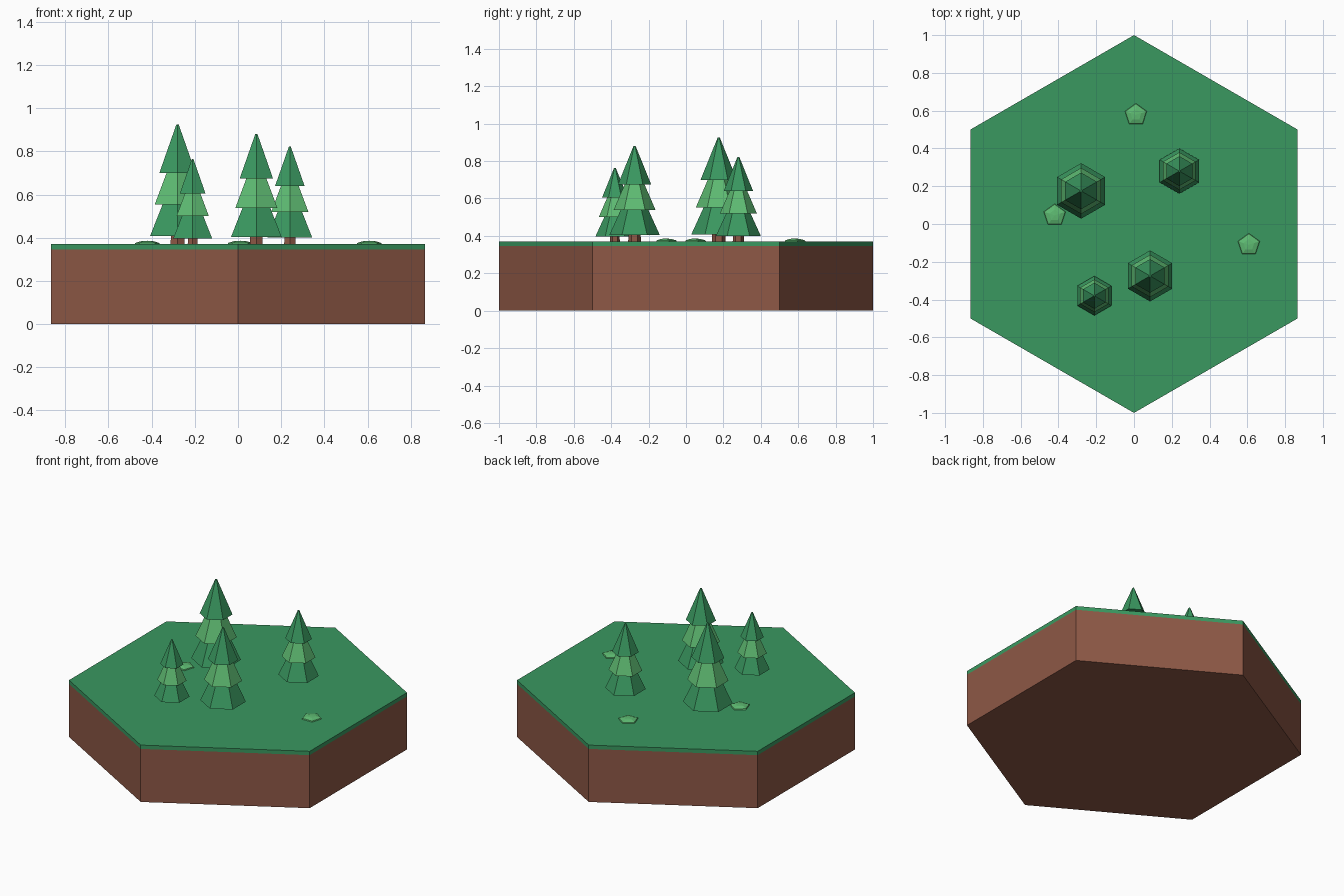
import bpy, bmesh, math

if "Cube" in bpy.data.objects:
    bpy.data.objects.remove(bpy.data.objects["Cube"])


def srgb(r, g, b):
    def lin(c):
        c /= 255
        return c / 12.92 if c <= 0.04045 else ((c + 0.055) / 1.055) ** 2.4
    return (lin(r), lin(g), lin(b), 1)


def material(name, rgb):
    m = bpy.data.materials.new(name)
    m.diffuse_color = srgb(*rgb)
    m.use_nodes = True
    m.node_tree.nodes["Principled BSDF"].inputs["Base Color"].default_value = m.diffuse_color
    return m


GREEN = material("forest green", (58, 152, 96))
LIGHT = material("light leaf green", (94, 187, 114))
BROWN = material("earth brown", (142, 88, 70))


def stack(name, sides, profile, loc, mat):
    """Flat-faced solid from (radius, z) rings; one corner points to +y."""
    bm = bmesh.new()
    rings = []
    for r, z in profile:
        if r == 0:
            rings.append([bm.verts.new((0, 0, z))] * sides)
        else:
            angles = [math.pi / 2 + math.tau * i / sides for i in range(sides)]
            rings.append([bm.verts.new((r * math.cos(a), r * math.sin(a), z)) for a in angles])
    for a, b in zip(rings, rings[1:]):
        for i in range(sides):
            j = (i + 1) % sides
            quad = [a[i], a[j], b[j], b[i]]
            bm.faces.new(list(dict.fromkeys(quad)))
    bm.faces.new(rings[0][::-1])
    if profile[-1][0] > 0:
        bm.faces.new(rings[-1])
    me = bpy.data.meshes.new(name)
    bm.to_mesh(me)
    bm.free()
    me.materials.append(mat)
    ob = bpy.data.objects.new(name, me)
    ob.location = loc
    bpy.context.collection.objects.link(ob)
    return ob


# Hexagonal ground tile
TOP = 0.37
stack("earth_base", 6, [(1, 0), (1, 0.345)], (0, 0, 0), BROWN)
stack("grass_layer", 6, [(1, 0.345), (1, TOP)], (0, 0, 0), GREEN)

# Pine trees: trunk and three overlapping tiers, scaled from the tallest
for n, (x, y, s) in enumerate([(-0.28, 0.175, 1.0), (0.24, 0.28, 0.815),
                               (0.085, -0.275, 0.92), (-0.21, -0.38, 0.71)], 1):
    loc = (x, y, TOP)
    tiers = [("trunk", [(0.037, 0), (0.033, 0.1)], BROWN),
             ("lower_tier", [(0.147, 0.037), (0.075, 0.195)], GREEN),
             ("middle_tier", [(0.122, 0.183), (0.052, 0.345)], LIGHT),
             ("top_tier", [(0.097, 0.33), (0.006, 0.555)], GREEN)]
    for part, prof, mat in tiers:
        stack(f"tree_{n}_{part}", 6, [(r * s, z * s) for r, z in prof], loc, mat)

# Low grass tufts
for n, (x, y) in enumerate([(0.01, 0.578), (-0.42, 0.046), (0.608, -0.11)], 1):
    stack(f"grass_tuft_{n}", 5, [(0.061, 0), (0.058, 0.006), (0.03, 0.014), (0, 0.016)],
          (x, y, TOP), LIGHT)
